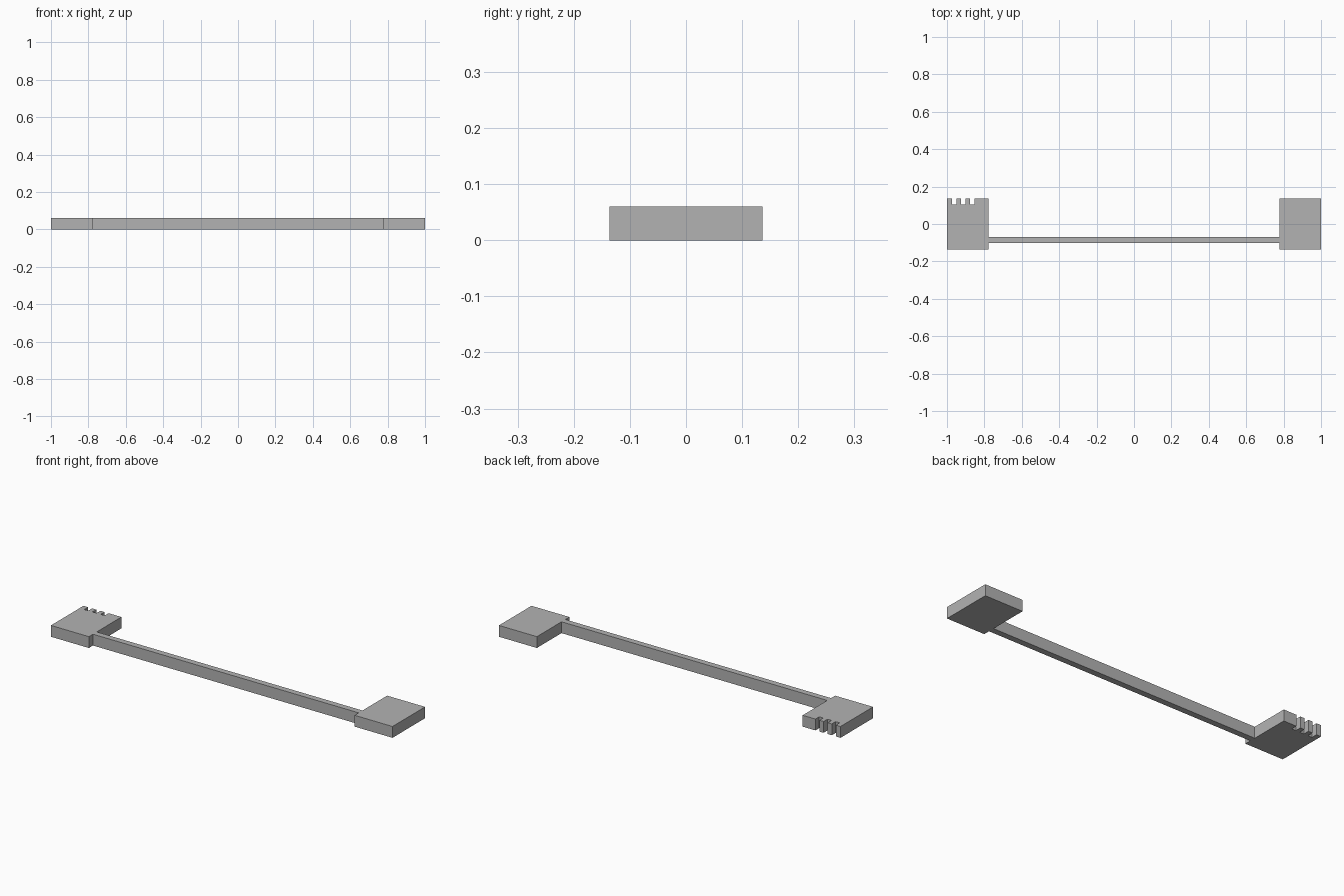
import bpy
import bmesh

HEIGHT = 0.06
OUTER, INNER = 1.0, 0.778
DEPTH = 0.136

cube = bpy.data.objects.get("Cube")
if cube:
    bpy.data.objects.remove(cube, do_unlink=True)

grey = bpy.data.materials.new("plain grey")
grey.use_nodes = True
colour = (0.45, 0.45, 0.45, 1)
grey.diffuse_color = colour
grey.node_tree.nodes["Principled BSDF"].inputs["Base Color"].default_value = colour


def extrude_outline(name, outline):
    """Raise a flat counter-clockwise outline to the common height."""
    bm = bmesh.new()
    base = bm.faces.new([bm.verts.new((x, y, 0)) for x, y in outline])
    raised = bmesh.ops.extrude_face_region(bm, geom=[base], use_keep_orig=True)
    top = [v for v in raised["geom"] if isinstance(v, bmesh.types.BMVert)]
    bmesh.ops.translate(bm, verts=top, vec=(0, 0, HEIGHT))
    bmesh.ops.recalc_face_normals(bm, faces=bm.faces)
    mesh = bpy.data.meshes.new(name)
    bm.to_mesh(mesh)
    bm.free()
    mesh.materials.append(grey)
    obj = bpy.data.objects.new(name, mesh)
    bpy.context.collection.objects.link(obj)
    return obj


def rectangle(x0, x1, y0, y1):
    return [(x0, y0), (x1, y0), (x1, y1), (x0, y1)]


# Long shaft and plain end block
extrude_outline("shaft", rectangle(-INNER, INNER, -0.102, -0.07))
extrude_outline("plain_end_block", rectangle(INNER, OUTER, -DEPTH, DEPTH))

# Toothed end block with three square notches in its back edge
tooth, notch_floor = 0.024, 0.104
outline = [(-OUTER, -DEPTH), (-INNER, -DEPTH), (-INNER, DEPTH)]
for i in (2, 1, 0):
    left = -OUTER + tooth * (2 * i + 1) + 0.003
    right = left + tooth
    outline += [(right, DEPTH), (right, notch_floor),
                (left, notch_floor), (left, DEPTH)]
outline.append((-OUTER, DEPTH))
extrude_outline("toothed_end_block", outline)
